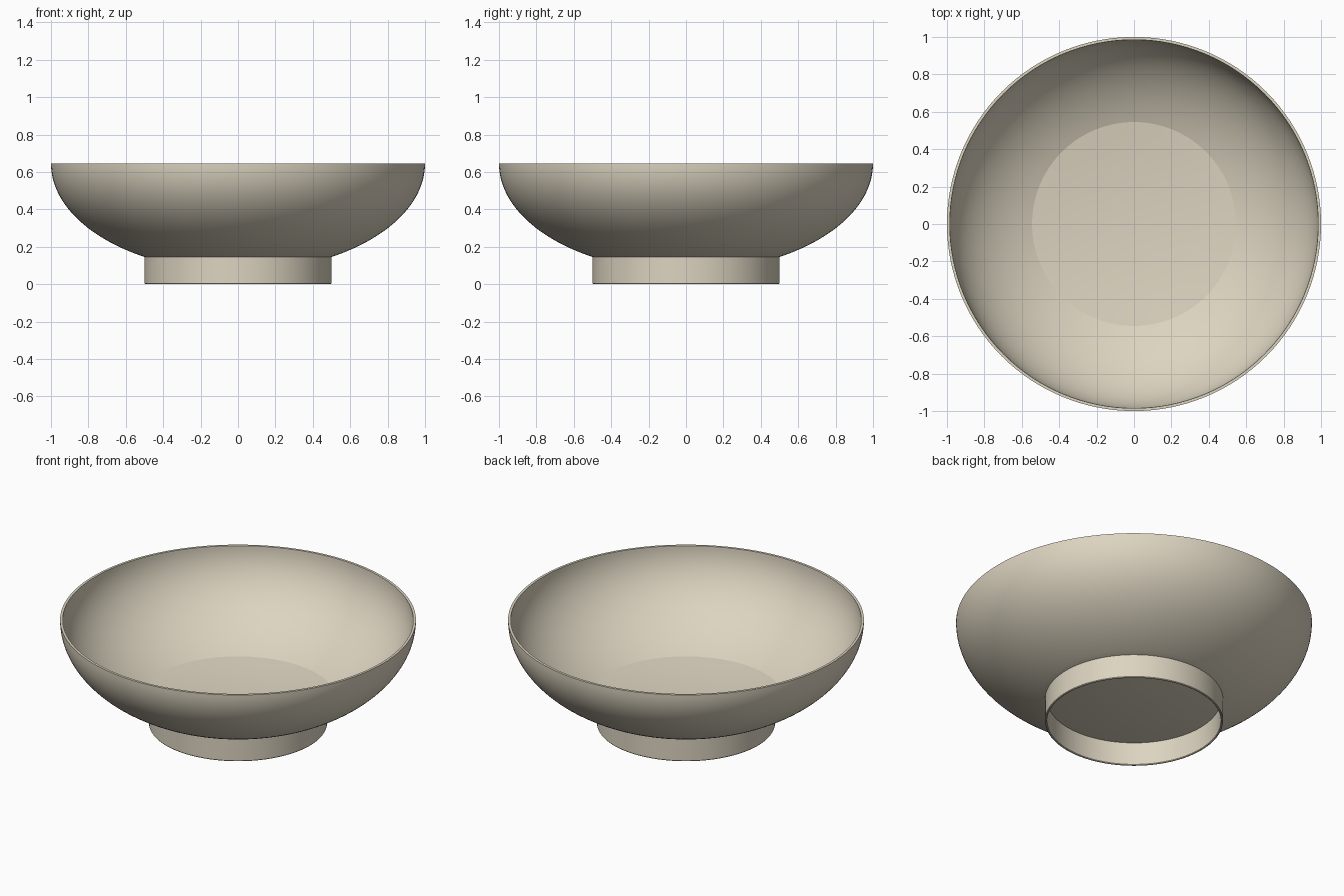
import bpy, bmesh, math

cube = bpy.data.objects.get("Cube")
if cube:
    bpy.data.objects.remove(cube, do_unlink=True)

cream = bpy.data.materials.new("cream_ceramic")
cream.use_nodes = True
cream.diffuse_color = (0.72, 0.66, 0.53, 1)
cream.node_tree.nodes["Principled BSDF"].inputs["Base Color"].default_value = cream.diffuse_color

RIM_Z, DEPTH, SEGMENTS = 0.645, 0.577, 128


def wall(radius, start_r, steps=28):
    """Elliptical wall from start_r up to the rim."""
    start = math.asin(start_r / radius)
    angles = [start + (math.pi / 2 - start) * i / steps for i in range(steps + 1)]
    return [(radius * math.sin(a), RIM_Z - DEPTH * math.cos(a)) for a in angles]


def dish(edge_r, edge_z, sag, steps=10):
    """Shallow curved disc, centre to edge."""
    return [(edge_r * i / steps, edge_z - sag * (1 - (i / steps) ** 2))
            for i in range(steps)] + [(edge_r, edge_z)]


def lathe(name, profile):
    bm = bmesh.new()
    verts = [bm.verts.new((r, 0, z)) for r, z in profile]
    edges = [bm.edges.new(pair) for pair in zip(verts, verts[1:])]
    bmesh.ops.spin(bm, geom=verts + edges, axis=(0, 0, 1), cent=(0, 0, 0),
                   angle=math.tau, steps=SEGMENTS, use_duplicate=False)
    bmesh.ops.remove_doubles(bm, verts=bm.verts, dist=0.0005)
    bmesh.ops.recalc_face_normals(bm, faces=bm.faces)
    mesh = bpy.data.meshes.new(name)
    bm.to_mesh(mesh)
    bm.free()
    mesh.materials.append(cream)
    obj = bpy.data.objects.new(name, mesh)
    bpy.context.collection.objects.link(obj)
    bpy.ops.object.select_all(action="DESELECT")
    obj.select_set(True)
    bpy.context.view_layer.objects.active = obj
    bpy.ops.object.shade_smooth_by_angle(angle=math.radians(10))
    return obj


# Bowl: underside, outer wall, thin rim, inner wall and shallow floor
underside = dish(0.488, 0.143, 0.035)
inside = wall(0.985, 0.545)[::-1] + dish(0.545, 0.165, 0.035)[::-1][1:]
lathe("bowl", underside + wall(1.0, 0.5) + inside)

# Hollow foot ring
lathe("foot_ring", [(0.488, 0.143), (0.488, 0.004), (0.491, 0), (0.497, 0),
                    (0.5, 0.004), (0.5, 0.145), (0.488, 0.143)])
